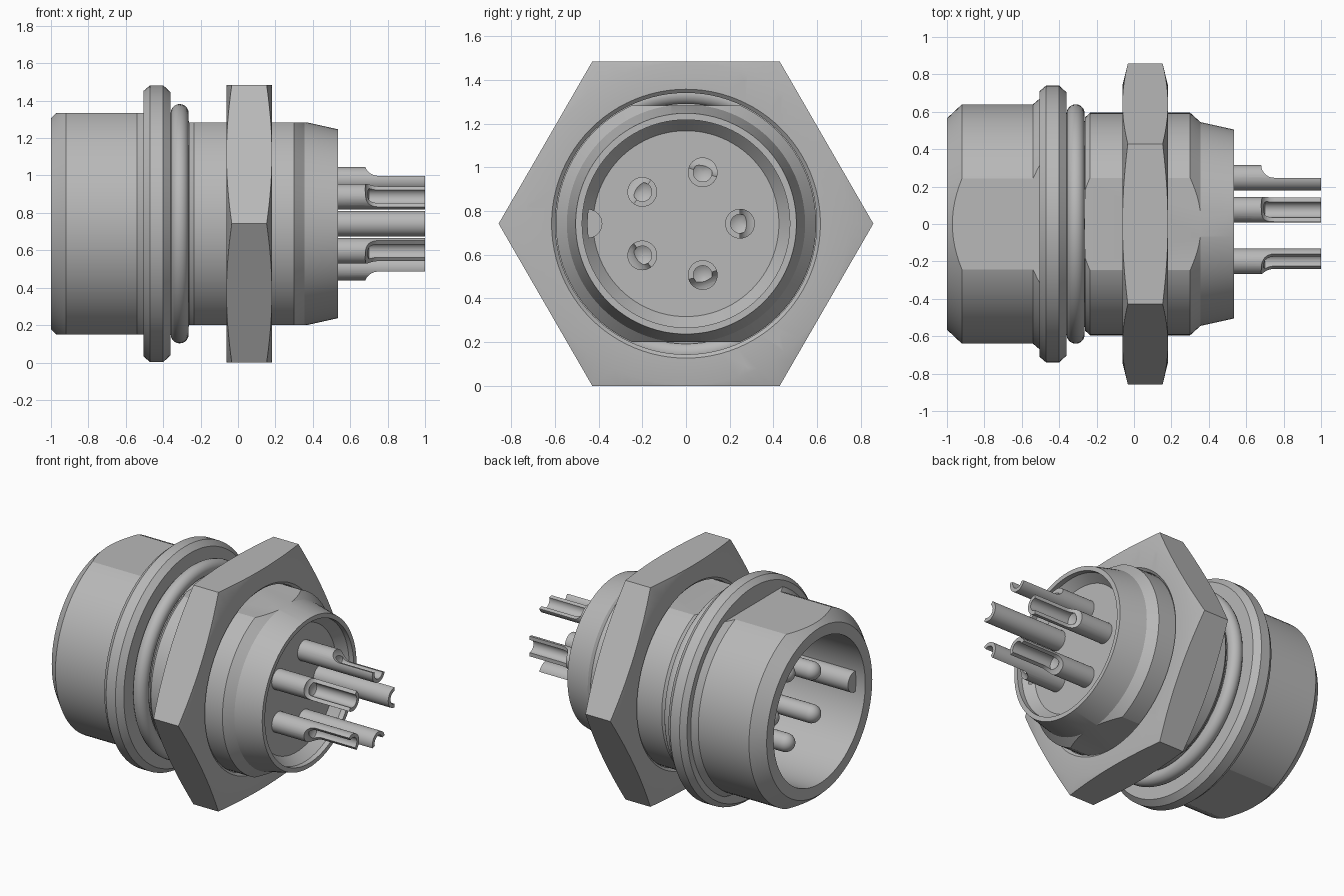
import bpy, bmesh, math

cube = bpy.data.objects.get("Cube")
if cube:
    bpy.data.objects.remove(cube)

AXIS_Z = 0.742   # height of the connector axis, which runs along x

metal = bpy.data.materials.new("satin grey metal")
metal.use_nodes = True
grey = (0.48, 0.48, 0.48, 1)
metal.diffuse_color = grey
metal.node_tree.nodes["Principled BSDF"].inputs["Base Color"].default_value = grey


def finish(name, bm):
    bmesh.ops.recalc_face_normals(bm, faces=bm.faces)
    mesh = bpy.data.meshes.new(name)
    bm.to_mesh(mesh)
    bm.free()
    mesh.materials.append(metal)
    obj = bpy.data.objects.new(name, mesh)
    bpy.context.collection.objects.link(obj)
    return obj


def lathe(name, profile, y=0, z=0, sides=96, closed=False):
    """Revolve (x, radius) points about an axis parallel to x."""
    bm = bmesh.new()
    rings = []
    for x, r in profile:
        if r == 0:
            rings.append([bm.verts.new((x, y, AXIS_Z + z))] * sides)
            continue
        angles = [math.tau * i / sides for i in range(sides)]
        rings.append([bm.verts.new((x, y + r * math.cos(a), AXIS_Z + z + r * math.sin(a)))
                      for a in angles])
    pairs = list(zip(rings, rings[1:]))
    if closed:
        pairs.append((rings[-1], rings[0]))
    for a, b in pairs:
        for i in range(sides):
            j = (i + 1) % sides
            corners = list(dict.fromkeys((a[i], a[j], b[j], b[i])))
            bm.faces.new(corners)
    if not closed:
        for ring in (rings[0], rings[-1]):
            if ring[0] is not ring[1]:
                bm.faces.new(ring)
    return finish(name, bm)


def box(name, x0, x1, z0, z1):
    bm = bmesh.new()
    bmesh.ops.create_cube(bm, size=1)
    for v in bm.verts:
        v.co = (x0 if v.co.x < 0 else x1, 2 * v.co.y, AXIS_Z + (z0 if v.co.z < 0 else z1))
    return finish(name, bm)


def combine(obj, tool, operation="DIFFERENCE"):
    """Apply a boolean and remove the cutter."""
    tool.hide_render = True
    mod = obj.modifiers.new("cut", "BOOLEAN")
    mod.operation, mod.object, mod.solver = operation, tool, "EXACT"
    graph = bpy.context.evaluated_depsgraph_get()
    graph.update()
    mesh = bpy.data.meshes.new_from_object(obj.evaluated_get(graph))
    obj.modifiers.clear()
    obj.data = mesh
    bpy.data.objects.remove(tool)


def contact_cutter(angle, y, z):
    """Filleted block that opens the outward half of a solder cup."""
    outline = [(1.1, 0), (1.1, 0.1), (0.68, 0.1)]
    for i in range(9):
        t = math.pi + i * math.pi / 16
        outline.append((0.75 + 0.07 * math.cos(t), 0.07 + 0.07 * math.sin(t)))
    c, s = math.cos(angle), math.sin(angle)
    bm = bmesh.new()
    sides = [[bm.verts.new((x, y + h * c - w * s, AXIS_Z + z + h * s + w * c))
              for x, h in outline] for w in (-0.1, 0.1)]
    for side in sides:
        bm.faces.new(side)
    n = len(outline)
    for i in range(n):
        j = (i + 1) % n
        bm.faces.new((sides[0][i], sides[0][j], sides[1][j], sides[1][i]))
    return finish("cup_cutter", bm)


# Shell with front cavity, flange, ring groove, threaded barrel and rear recess
shell = lathe("shell", [
    (-0.4, 0), (-0.4, 0.49), (-1, 0.49), (-1, 0.565), (-0.92, 0.64), (-0.54, 0.64),
    (-0.505, 0.67), (-0.505, 0.71), (-0.47, 0.74), (-0.4, 0.74), (-0.362, 0.705),
    (-0.362, 0.55), (-0.262, 0.55), (-0.262, 0.57), (-0.235, 0.595), (0.3, 0.595),
    (0.355, 0.545), (0.535, 0.505), (0.535, 0.475), (0.5, 0.475), (0.44, 0.425), (0.44, 0)])

# Flats above and below on the front collar and the barrel
for sign in (-1, 1):
    for x0, x1, height in ((-1.1, -0.505, 0.592), (-0.262, 0.4, 0.541)):
        low, high = sorted((sign * height, sign * 0.9))
        combine(shell, box("flat_cutter", x0, x1, low, high))

# Keyway in the rear insert
combine(shell, lathe("keyway_cutter", [(0.36, 0.065), (0.47, 0.065)], y=-0.45, sides=32))

# Sealing ring
sealing_ring = lathe("sealing_ring", [
    (-0.312 + 0.048 * math.cos(i * math.tau / 20), 0.592 + 0.048 * math.sin(i * math.tau / 20))
    for i in range(20)], closed=True)

# Hexagonal nut with turned corners
hex_nut = lathe("hex_nut", [(-0.062, 0.857), (0.182, 0.857)], sides=6)
turned = lathe("nut_turning", [
    (-0.062, 0.615), (-0.062, 0.74), (-0.03, 0.87), (0.15, 0.87), (0.182, 0.74),
    (0.182, 0.615), (0.167, 0.598), (-0.047, 0.598)], closed=True)
combine(hex_nut, turned, "INTERSECT")

# Locating key inside the front cavity
key = lathe("locating_key", [(-0.93, 0.07), (-0.38, 0.07)], y=-0.475, sides=32)

parts = [shell, sealing_ring, hex_nut, key]

# Five contacts: domed pins in front, open solder cups behind
dome = [(-0.8 - 0.06 * math.sin(i * math.pi / 16), 0.06 * math.cos(i * math.pi / 16))
        for i in range(8)] + [(-0.86, 0)]
for k in range(5):
    angle = k * math.tau / 5
    y, z = 0.247 * math.cos(angle), 0.247 * math.sin(angle)
    parts.append(lathe(f"front_pin_{k + 1}", [(-0.38, 0), (-0.38, 0.06)] + dome, y, z, 32))
    cup = lathe(f"solder_cup_{k + 1}", [
        (0.42, 0), (0.42, 0.068), (1, 0.068), (1, 0.043), (0.7, 0.043), (0.675, 0)], y, z, 32)
    combine(cup, contact_cutter(angle, y, z))
    parts.append(cup)

# Smooth the turned surfaces and keep machined edges sharp
bpy.ops.object.select_all(action="DESELECT")
for obj in parts:
    obj.select_set(True)
bpy.context.view_layer.objects.active = shell
bpy.ops.object.shade_smooth_by_angle(angle=math.radians(20))
